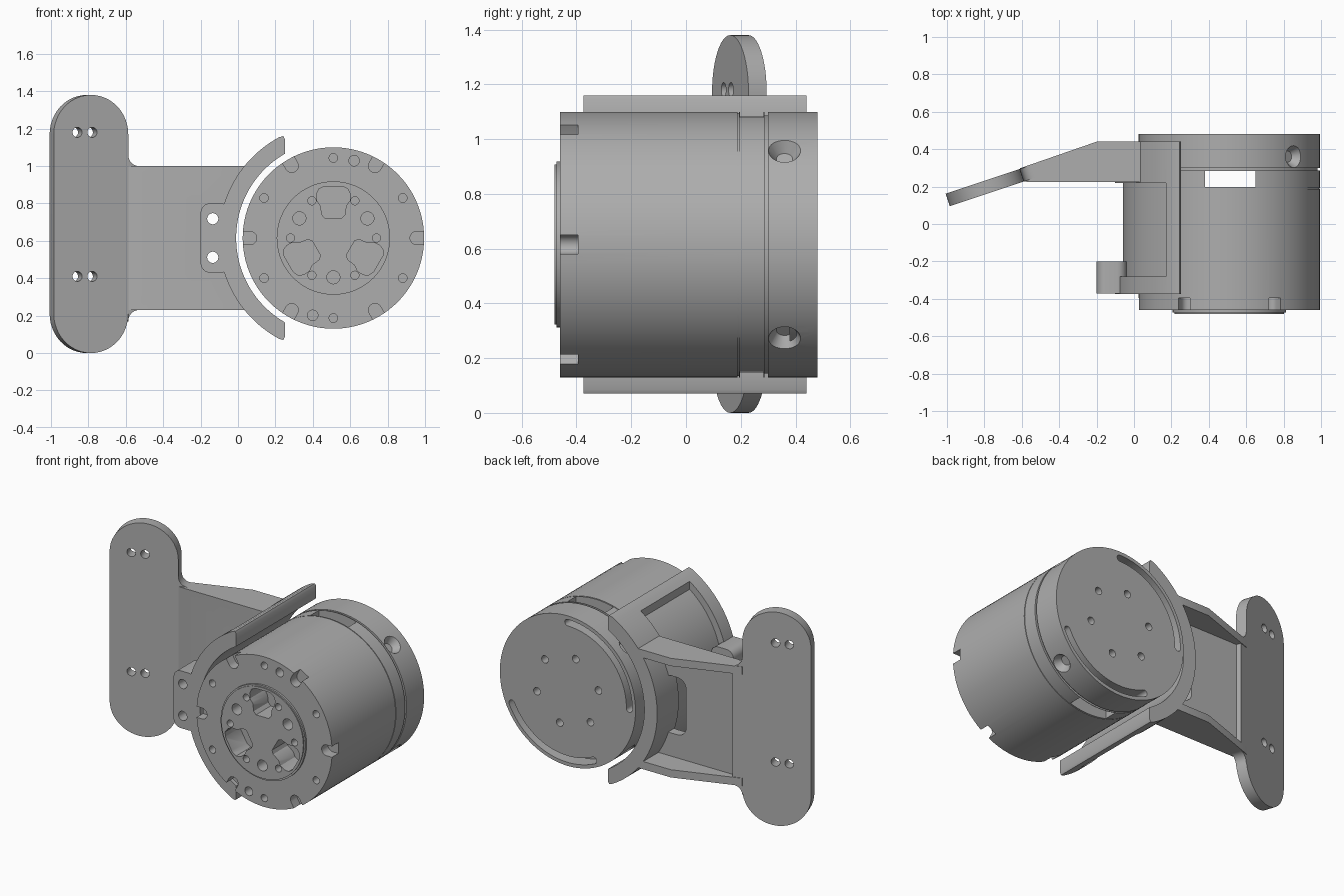
import bpy, bmesh
from math import sin, cos, radians, pi, acos, degrees
from mathutils import Matrix, Vector

cube = bpy.data.objects.get("Cube")
if cube:
    bpy.data.objects.remove(cube, do_unlink=True)

grey = bpy.data.materials.new("machined_grey")
grey.use_nodes = True
colour = (0.42, 0.42, 0.42, 1)
grey.diffuse_color = colour
grey.node_tree.nodes["Principled BSDF"].inputs["Base Color"].default_value = colour

CX, CZ = 0.51, 0.615          # motor axis
R_BODY, R_IN, R_OUT = 0.485, 0.52, 0.612
# Local (a, b, height) -> world (x, z, y), either at the origin or on the motor axis
ALONG_Y = Matrix(((1, 0, 0, 0), (0, 0, 1, 0), (0, 1, 0, 0), (0, 0, 0, 1)))
ON_AXIS = Matrix.Translation((CX, 0, CZ)) @ ALONG_Y


def arc(r, start, end, cx=0, cy=0, n=24):
    return [(cx + r * cos(radians(start + (end - start) * i / n)),
             cy + r * sin(radians(start + (end - start) * i / n))) for i in range(n + 1)]


def circle(r, cx=0, cy=0, n=24):
    return arc(r, 0, 360, cx, cy, n)[:-1]


def polar(r, angle):
    return r * cos(radians(angle)), r * sin(radians(angle))


def turn(points, angle):
    c, s = cos(radians(angle)), sin(radians(angle))
    return [(x * c - y * s, x * s + y * c) for x, y in points]


def rounded(x0, y0, x1, y1, r):
    return (arc(r, 180, 270, x0 + r, y0 + r, 6) + arc(r, 270, 360, x1 - r, y0 + r, 6)
            + arc(r, 0, 90, x1 - r, y1 - r, 6) + arc(r, 90, 180, x0 + r, y1 - r, 6))


def prism(bm, points, lo, hi, matrix):
    low = [bm.verts.new(matrix @ Vector((x, y, lo))) for x, y in points]
    high = [bm.verts.new(matrix @ Vector((x, y, hi))) for x, y in points]
    faces = [bm.faces.new(low), bm.faces.new(high)]
    for i in range(len(low)):
        j = (i + 1) % len(low)
        faces.append(bm.faces.new((low[i], low[j], high[j], high[i])))
    bmesh.ops.recalc_face_normals(bm, faces=faces)


def finish(bm, name):
    mesh = bpy.data.meshes.new(name)
    bmesh.ops.recalc_face_normals(bm, faces=bm.faces)
    bm.to_mesh(mesh)
    bm.free()
    obj = bpy.data.objects.new(name, mesh)
    bpy.context.collection.objects.link(obj)
    mesh.materials.append(grey)
    return obj


def part(name, points, lo, hi, matrix):
    bm = bmesh.new()
    prism(bm, points, lo, hi, matrix)
    return finish(bm, name)


def select(obj):
    bpy.ops.object.select_all(action="DESELECT")
    obj.select_set(True)
    bpy.context.view_layer.objects.active = obj


def cut(obj, bm):
    cutter = finish(bm, "cutter")
    cutter.hide_render = True
    mod = obj.modifiers.new("cut", "BOOLEAN")
    mod.operation, mod.solver, mod.object = "DIFFERENCE", "EXACT", cutter
    mod.use_self = True
    select(obj)
    bpy.ops.object.modifier_apply(modifier=mod.name)
    bpy.data.objects.remove(cutter, do_unlink=True)


# Motor housing: turned profile of (radius, y)
profile = [(0, -.48), (.293, -.48), (.293, -.473), (.303, -.473), (.303, -.46),
           (R_BODY, -.46), (R_BODY, .188), (.481, .188), (.481, .193), (R_BODY, .193),
           (R_BODY, .286), (.472, .286), (.472, .3), (R_BODY, .3), (R_BODY, .48), (0, .48)]
bm = bmesh.new()
verts = [bm.verts.new((CX + r, y, CZ)) for r, y in profile]
edges = [bm.edges.new(pair) for pair in zip(verts, verts[1:])]
bmesh.ops.spin(bm, geom=verts + edges, cent=(CX, 0, CZ), axis=(0, 1, 0),
               angle=2 * pi, steps=96, use_merge=True)
bmesh.ops.remove_doubles(bm, verts=bm.verts, dist=1e-5)
motor = finish(bm, "motor_housing")

bm = bmesh.new()
# Front face: rim notches, screw holes, vent holes
for k in range(6):
    notch = arc(.035, 90, 270, .445, 0, 12) + [(.52, -.035), (.52, .035)]
    prism(bm, turn(notch, 60 * k), -.6, -.395, ON_AXIS)
    prism(bm, circle(.023, *polar(.428, 60 * k + 30)), -.6, -.40, ON_AXIS)
    prism(bm, circle(.022, *polar(.23, 60 * k)), -.6, -.40, ON_AXIS)
    # Rear screw holes
    prism(bm, circle(.024, *polar(.228, 60 * k - 15.5)), .40, .6, ON_AXIS)
for angle in (75, 255):
    prism(bm, circle(.028, *polar(.428, angle)), -.6, -.40, ON_AXIS)
# Three rounded pockets with a round hole between each pair
half = [(.05, .276), (.078, .262), (.09, .235), (.088, .2), (.068, .172), (.062, .125), (.045, .106)]
pocket = half + [(-x, y) for x, y in reversed(half)]
for k in range(3):
    prism(bm, turn(pocket, 120 * k), -.6, -.33, ON_AXIS)
    prism(bm, circle(.035, *polar(.21, 120 * k + 30)), -.6, -.40, ON_AXIS)
# Curved slots in the rear face
for start, end in ((90, 180), (-115, -25)):
    slot = (arc(.462, start, end) + arc(.021, end, end + 180, *polar(.441, end), n=8)[1:-1]
            + arc(.42, end, start) + arc(.021, start + 180, start + 360, *polar(.441, start), n=8)[1:-1])
    prism(bm, slot, .38, .6, ON_AXIS)
# Window running right through from top to bottom
prism(bm, [(.38, .197), (.65, .197), (.65, .283), (.38, .283)], 0, 1.3, Matrix())
cut(motor, bm)

# Countersunk radial holes in the rear cap
bm = bmesh.new()
for angle in (45, 135, 225, 315):
    aim = Vector((cos(radians(angle)), 0, sin(radians(angle))))
    spot = Vector((CX, .36, CZ)) + aim * .475
    bmesh.ops.create_cone(bm, cap_ends=True, segments=32, radius1=.03, radius2=.075, depth=.07,
                          matrix=Matrix.Translation(spot) @ aim.to_track_quat("Z", "Y").to_matrix().to_4x4())
cut(motor, bm)

# Curved collar beside the housing, with a recess in its outer side
tip = .26
a_out = degrees(acos(-(tip + .03) / R_OUT))
a_in = degrees(acos(-tip / R_IN))
outline = ([(-tip, .53), (-tip - .008, .545)] + arc(R_OUT, a_out, 360 - a_out, n=48)
           + [(-tip - .008, -.545), (-tip, -.53)] + arc(R_IN, 360 - a_in, a_in, n=48))
collar = part("curved_collar", outline, -.375, .44, ON_AXIS)
a_rec = degrees(acos(-.34 / .57))
bm = bmesh.new()
prism(bm, arc(.57, a_rec, 360 - a_rec, n=48) + [(-.34, -.8), (-.8, -.8), (-.8, .8), (-.34, .8)],
      -.28, .22, ON_AXIS)
cut(collar, bm)

# Screw tab on the front of the collar
tab = part("screw_tab", rounded(-.2, .43, -.04, .8, .05), -.372, -.2, ALONG_Y)
bm = bmesh.new()
for z in (.512, .718):
    prism(bm, circle(.03, -.135, z), -.5, 0, ALONG_Y)
cut(tab, bm)

# Arm floor with tool opening, trimmed to the collar
LOW, HIGH, WALL = .23, 1.0, .05
floor = part("arm_floor", [(-.57, .225), (.06, .225), (.06, .285), (-.62, .285), (-.61, .235)],
             LOW, HIGH, Matrix())
bm = bmesh.new()
prism(bm, circle(.56, n=96), 0, .6, ON_AXIS)
cut(floor, bm)
bm = bmesh.new()
prism(bm, rounded(-.2, .43, -.03, .8, .06), .1, .5, ALONG_Y)
cut(floor, bm)

# Arm side walls
side = [(-.61, .24), (-.56, .225), (.045, .225), (.045, .44), (-.2, .44), (-.61, .298)]
walls = [part("arm_wall_lower", side, LOW, LOW + WALL, Matrix()),
         part("arm_wall_upper", side, HIGH - WALL, HIGH, Matrix())]

# Slanted mounting plate with rounded ends and filleted neck
W, F, TOP = .21, .06, 1.38
outline = (arc(W, 180, 360, 0, W) + arc(F, 180, 90, W + F, LOW - F, 8)
           + arc(F, 270, 180, W + F, HIGH + F, 8) + arc(W, 0, 180, 0, TOP - W))
slant = Matrix.Translation((-.797, .195, 0)) @ Matrix.Rotation(radians(18.5), 4, "Z") @ ALONG_Y
plate = part("mounting_plate", outline, -.035, .035, slant)
bm = bmesh.new()
for s in (-.077, .007):
    for z in (.41, 1.18):
        prism(bm, circle(.027, s, z), -.2, .2, slant)
cut(plate, bm)

for obj in [motor, collar, tab, floor, plate] + walls:
    select(obj)
    bpy.ops.object.shade_smooth_by_angle(angle=radians(30))
